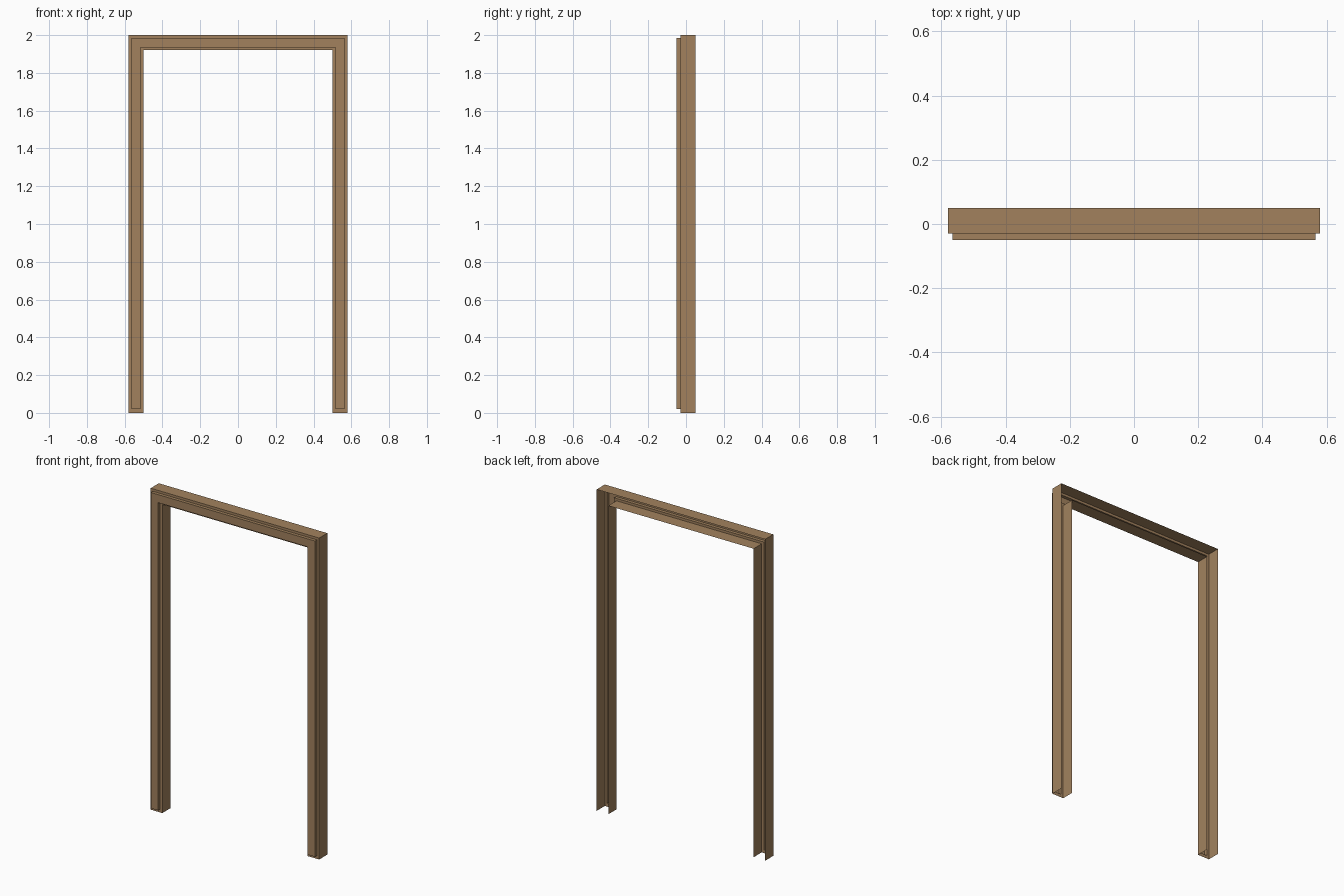
import bpy

if "Cube" in bpy.data.objects:
    bpy.data.objects.remove(bpy.data.objects["Cube"])

# Overall sizes
HALF_W, HEIGHT, BAR = 0.58, 2.0, 0.08
BACK, RIM, FACE = 0.05, -0.03, -0.05
INSET = 0.015

wood = bpy.data.materials.new("warm brown wood")
wood.diffuse_color = (0.36, 0.222, 0.111, 1)
wood.use_nodes = True
wood.node_tree.nodes["Principled BSDF"].inputs["Base Color"].default_value = wood.diffuse_color


def arch(inset, bottom, y):
    """Outline of the door-frame arch at depth y, shrunk by inset."""
    o, i = HALF_W - inset, HALF_W - BAR + inset
    t, u = HEIGHT - inset, HEIGHT - BAR + inset
    pts = [(-o, bottom), (-o, t), (o, t), (o, bottom),
           (i, bottom), (i, u), (-i, u), (-i, bottom)]
    return [(x, y, z) for x, z in pts]


# Four rings: open back edge, front rim, raised moulding base, moulding face
rings = [arch(0, 0, BACK), arch(0, 0, RIM),
         arch(INSET, 0.02, RIM), arch(INSET, 0.02, FACE)]
verts = [p for ring in rings for p in ring]
faces = []
for r in range(3):
    for k in range(8):
        # The outer shell is an open channel: no caps under the feet
        if r == 0 and k in (3, 7):
            continue
        n = (k + 1) % 8
        a, b = r * 8, r * 8 + 8
        faces.append((a + k, a + n, b + n, b + k))

# Front of the raised moulding: left leg, header, right leg (mitred)
faces += [tuple(24 + k for k in q)
          for q in ((0, 7, 6, 1), (1, 6, 5, 2), (2, 5, 4, 3))]

mesh = bpy.data.meshes.new("door_frame")
mesh.from_pydata(verts, [], faces)

# Merge the mitred front quads into one flat face, and orient outward
import bmesh
bm = bmesh.new()
bm.from_mesh(mesh)
bmesh.ops.recalc_face_normals(bm, faces=bm.faces)
front = [f for f in bm.faces if all(abs(v.co.y - FACE) < 1e-5 for v in f.verts)]
if front[0].normal.y > 0:
    bmesh.ops.reverse_faces(bm, faces=bm.faces)
bm.to_mesh(mesh)
bm.free()

mesh.materials.append(wood)
frame = bpy.data.objects.new("door_frame", mesh)
bpy.context.collection.objects.link(frame)
